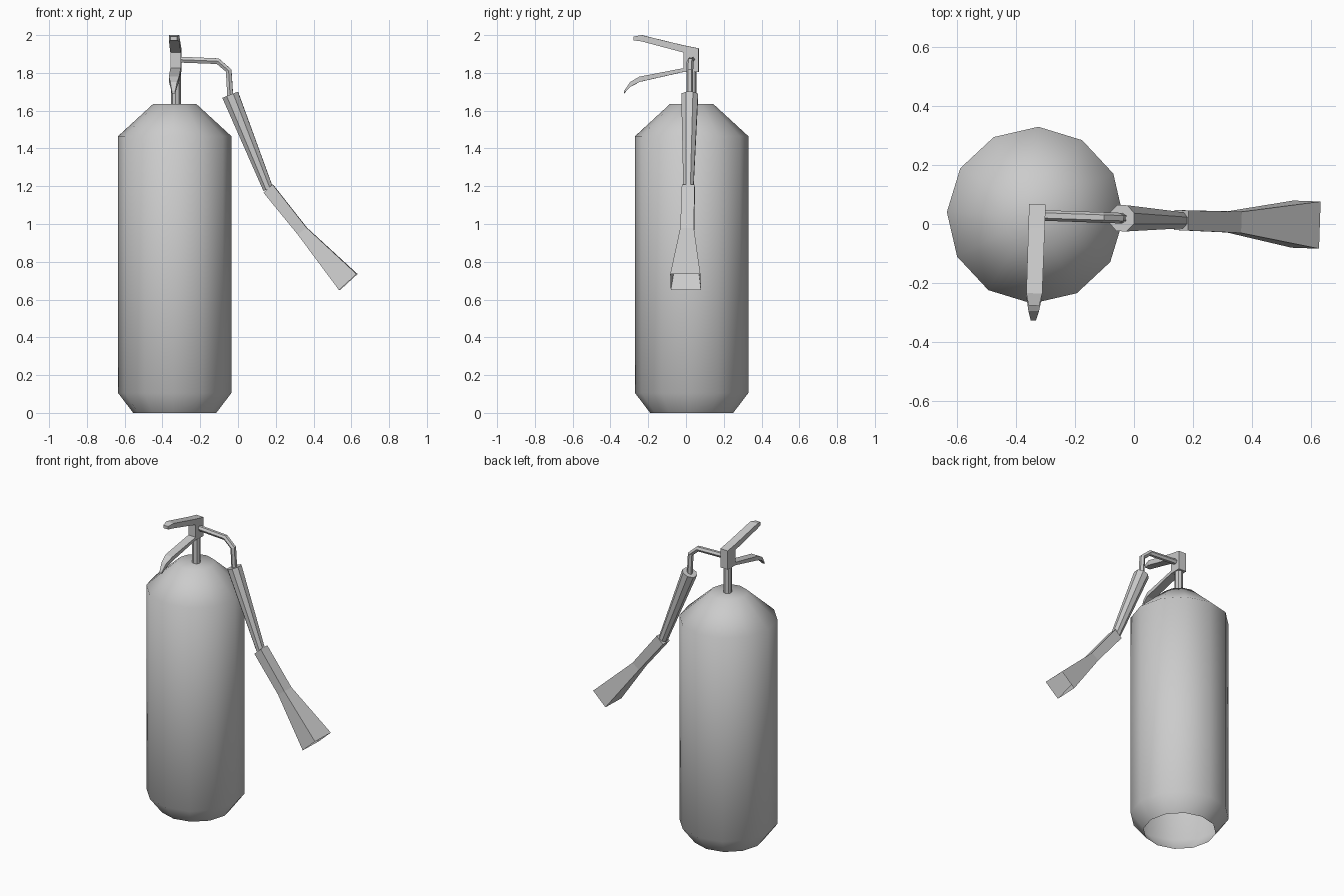
import bpy, bmesh, math
from mathutils import Vector, Matrix

if "Cube" in bpy.data.objects:
    bpy.data.objects.remove(bpy.data.objects["Cube"])

# everything is built around the tank axis, then turned slightly with it
PLACE = Matrix.Translation((-0.335, 0.03, 0)) @ Matrix.Rotation(math.radians(-2), 4, 'Z')


def loft(name, rings, cap_start=True, cap_end=True, smooth=False):
    """Skin a list of equal-length point rings."""
    bm = bmesh.new()
    loops = [[bm.verts.new(PLACE @ Vector(p)) for p in r] for r in rings]
    n = len(loops[0])
    for a, b in zip(loops, loops[1:]):
        for i in range(n):
            j = (i + 1) % n
            bm.faces.new((a[i], a[j], b[j], b[i]))
    if cap_start:
        bm.faces.new(loops[0][::-1])
    if cap_end:
        bm.faces.new(loops[-1])
    bmesh.ops.recalc_face_normals(bm, faces=bm.faces)
    for f in bm.faces:
        f.smooth = smooth
    me = bpy.data.meshes.new(name)
    bm.to_mesh(me)
    bm.free()
    ob = bpy.data.objects.new(name, me)
    bpy.context.collection.objects.link(ob)
    return ob


def disc(r, z, n, x=0.0, y=0.0, start=90):
    a = [math.radians(start) + math.tau * i / n for i in range(n)]
    return [(x + r * math.cos(t), y + r * math.sin(t), z) for t in a]


def section(x, z, angle, r, n):
    """Round section in the hose plane; angle is the direction of its cut line."""
    c, s = math.cos(math.radians(angle)), math.sin(math.radians(angle))
    pts = []
    for i in range(n):
        t = math.tau * (i + 0.5) / n
        u, v = r * math.cos(t), r * math.sin(t)
        pts.append((x + u * c, v, z + u * s))
    return pts


def bar(name, secs):
    """Lever pieces: sections of (y, top, bottom, half width)."""
    cx = 0.006
    return loft(name, [[(cx - w, y, b), (cx + w, y, b), (cx + w, y, t), (cx - w, y, t)]
                       for y, t, b, w in secs])


# tank, open underneath
tank = [(0.22, 0), (0.30, 0.105), (0.30, 1.465), (0.115, 1.635)]
loft("tank", [disc(r, z, 12) for r, z in tank], cap_start=False, smooth=True)

# neck and valve with its two squeeze levers
loft("neck", [disc(0.026, z, 8, 0.006, 0.0) for z in (1.60, 1.82)])
bar("valve_block", [(0.037, 1.93, 1.805, 0.028), (-0.043, 1.946, 1.805, 0.028)])
bar("upper_lever", [(-0.043, 1.946, 1.908, 0.028), (-0.265, 2.0, 1.967, 0.027),
                    (-0.307, 1.992, 1.972, 0.018)])
bar("lower_lever", [(-0.043, 1.825, 1.805, 0.028), (-0.276, 1.78, 1.752, 0.027),
                    (-0.325, 1.752, 1.726, 0.018), (-0.357, 1.705, 1.692, 0.009)])

# bent hose pipe
pipe = [(0.03, 1.87, 90), (0.228, 1.862, 72), (0.286, 1.812, 22), (0.295, 1.66, 0)]
loft("hose_pipe", [section(x, z, a, 0.018, 6) for x, z, a in pipe])

# tapered grip
loft("grip", [section(0.294, 1.684, 21.5, 0.048, 8), section(0.495, 1.185, 21.5, 0.029, 8)])

# discharge horn: sections of (lower x, z), (upper x, z), half width; open at the mouth
horn = [((0.472, 1.165), (0.519, 1.21), 0.034),
        ((0.652, 0.945), (0.700, 0.98), 0.036),
        ((0.873, 0.65), (0.966, 0.735), 0.08)]
loft("horn", [[(a[0], -w, a[1]), (a[0], w, a[1]), (b[0], w, b[1]), (b[0], -w, b[1])]
              for a, b, w in horn], cap_end=False)
